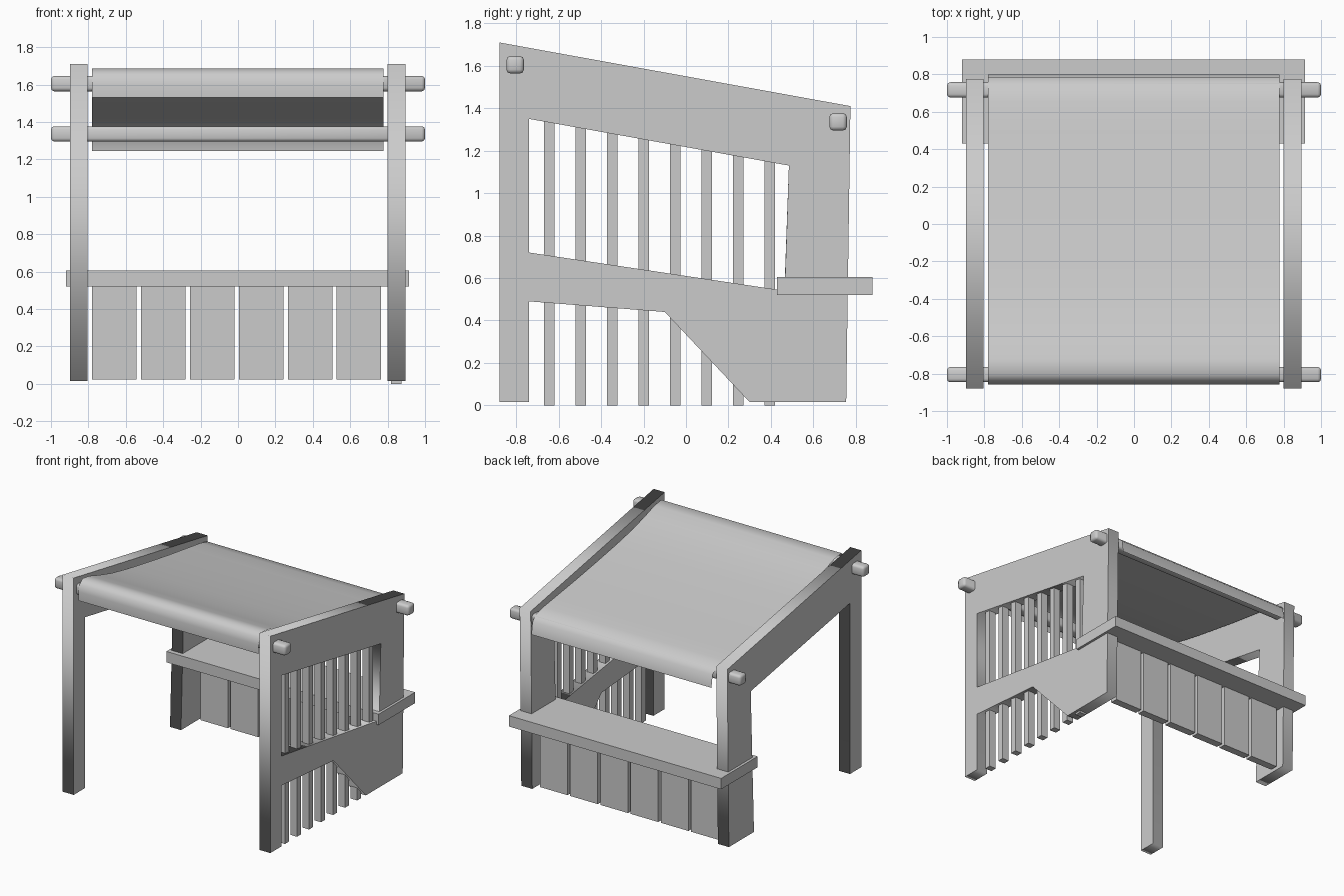
import bpy
import bmesh
import math
from mathutils import Vector

if "Cube" in bpy.data.objects:
    bpy.data.objects.remove(bpy.data.objects["Cube"], do_unlink=True)

# Single plain grey
grey = bpy.data.materials.new("plain_grey")
grey.use_nodes = True
colour = (0.6, 0.6, 0.6, 1)
grey.diffuse_color = colour
grey.node_tree.nodes["Principled BSDF"].inputs["Base Color"].default_value = colour


def add_mesh(name, bm, smooth=False):
    bmesh.ops.recalc_face_normals(bm, faces=bm.faces)
    mesh = bpy.data.meshes.new(name)
    for face in bm.faces:
        face.smooth = smooth
    bm.to_mesh(mesh)
    bm.free()
    mesh.materials.append(grey)
    obj = bpy.data.objects.new(name, mesh)
    bpy.context.collection.objects.link(obj)
    return obj


def box(name, low, high, bevel=0):
    low, high = Vector(low), Vector(high)
    bm = bmesh.new()
    bmesh.ops.create_cube(bm, size=1)
    bmesh.ops.scale(bm, vec=high - low, verts=bm.verts)
    bmesh.ops.translate(bm, vec=(low + high) / 2, verts=bm.verts)
    if bevel:
        bmesh.ops.bevel(bm, geom=bm.edges[:], offset=bevel, segments=2,
                        profile=0.5, affect='EDGES')
    return add_mesh(name, bm, smooth=bool(bevel))


def side_panel(name, x, loops, thickness=0.095):
    """Upright board cut from (y, z) outlines; later loops are holes."""
    curve = bpy.data.curves.new(name, 'CURVE')
    curve.dimensions = '2D'
    curve.fill_mode = 'BOTH'
    curve.extrude = thickness / 2
    for loop in loops:
        spline = curve.splines.new('POLY')
        spline.points.add(len(loop) - 1)
        for point, (y, z) in zip(spline.points, loop):
            point.co = (y, z, 0, 1)
        spline.use_cyclic_u = True
    curve.materials.append(grey)
    obj = bpy.data.objects.new(name, curve)
    obj.location.x = x
    obj.rotation_euler = (math.pi / 2, 0, math.pi / 2)
    bpy.context.collection.objects.link(obj)
    bpy.ops.object.select_all(action='DESELECT')
    obj.select_set(True)
    bpy.context.view_layer.objects.active = obj
    bpy.ops.object.convert(target='MESH')


# Side panels: the left one is closed below, the right one is an open gate
outer = [(0.755, 0.015), (0.775, 1.41), (-0.88, 1.71), (-0.88, 0.015), (-0.74, 0.015)]
window = [(-0.74, 1.35), (0.485, 1.13), (0.465, 0.54), (-0.74, 0.72)]
side_panel("left_side_panel", 0.848,
           [outer + [(-0.74, 0.49), (-0.1, 0.44), (0.3, 0.015)], window])
side_panel("right_side_frame", -0.852,
           [outer + [(-0.74, 1.35), (0.485, 1.13), (0.445, 0.015)]])

# Slats inside the left panel
for i in range(8):
    y = -0.645 + 0.1486 * i
    box(f"side_slat_{i + 1}", (0.817, y - 0.025, 0), (0.875, y + 0.025, 1.4))

# Counter with boards hanging below
box("counter_top", (-0.92, 0.43, 0.52), (0.915, 0.88, 0.605))
for i in range(6):
    x = -0.78 + 0.2615 * i
    box(f"counter_board_{i + 1}", (x, 0.65, 0.022), (x + 0.238, 0.71, 0.53))

# Rounded cross bars
for name, y, z in (("front_bar", -0.805, 1.605), ("back_bar", 0.717, 1.336)):
    box(name, (-1, y - 0.041, z - 0.041), (1, y + 0.041, z + 0.041), bevel=0.018)

# Thin awning draped over both bars, sagging slightly between them
drape = [(-0.855, 1.53), (-0.857, 1.6), (-0.845, 1.652), (-0.805, 1.685),
         (-0.72, 1.672), (-0.6, 1.633), (-0.45, 1.59), (-0.25, 1.548),
         (0, 1.504), (0.25, 1.463), (0.5, 1.427), (0.65, 1.405),
         (0.74, 1.382), (0.785, 1.34), (0.80, 1.245)]
bm = bmesh.new()
rows = [[bm.verts.new((x, y, z)) for x in (-0.78, 0.777)] for y, z in drape]
for (a, b), (c, d) in zip(rows, rows[1:]):
    bm.faces.new((a, b, d, c))
awning = add_mesh("awning", bm, smooth=True)
if awning.data.polygons[7].normal.z < 0:
    awning.data.flip_normals()
